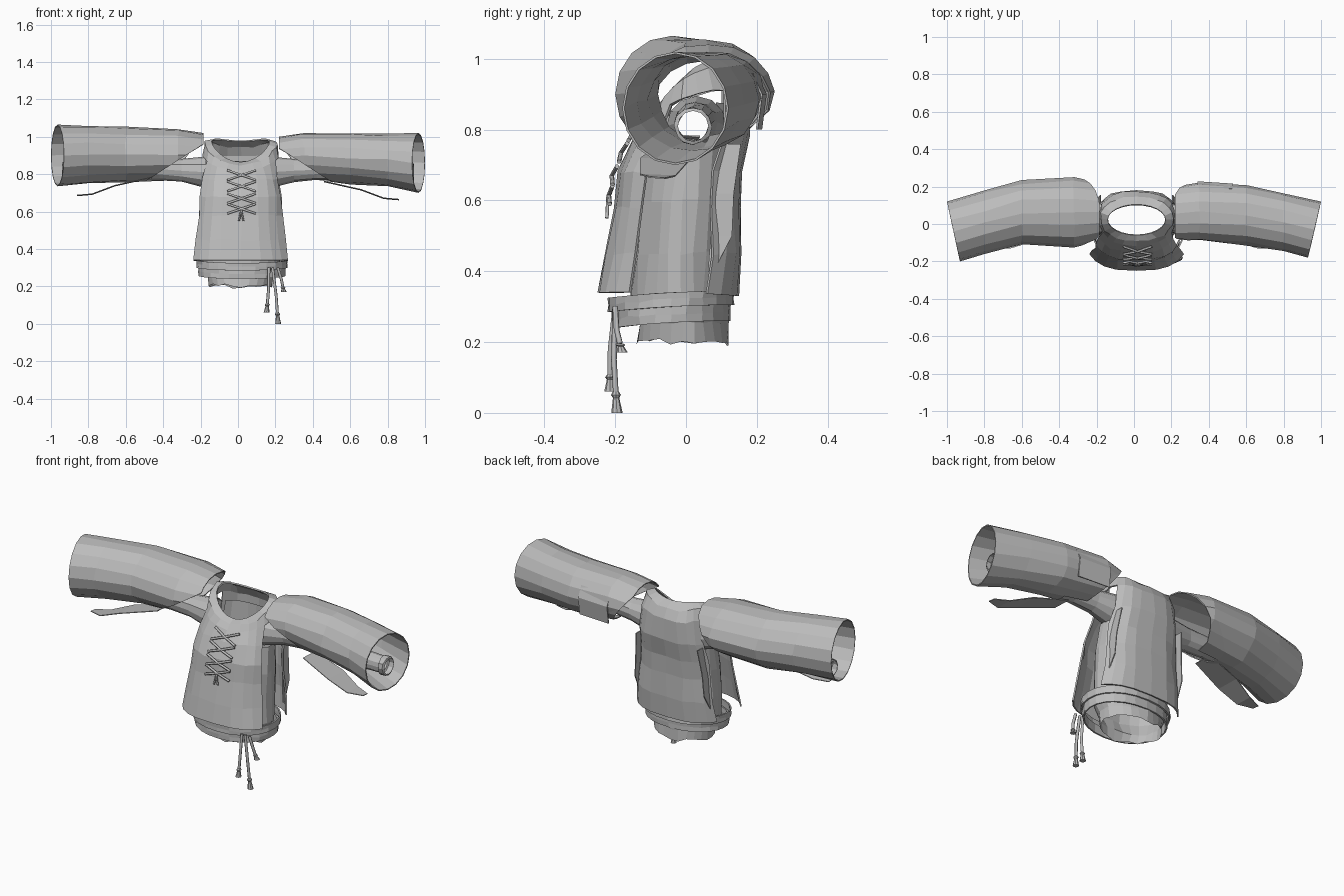
import bpy, bmesh, math, random
from mathutils import Vector

random.seed(4)
if "Cube" in bpy.data.objects:
    bpy.data.objects.remove(bpy.data.objects["Cube"])

cloth = bpy.data.materials.new("grey cloth")
cloth.use_nodes = True
GREY = (0.5, 0.5, 0.5, 1)
cloth.diffuse_color = GREY
cloth.node_tree.nodes["Principled BSDF"].inputs["Base Color"].default_value = GREY
SEGMENTS = 24


def loft(rings, closed=True, crumple=0.0):
    """Skin a list of point rings into a sheet."""
    bm = bmesh.new()
    rows = []
    for k, ring in enumerate(rings):
        amount = crumple if 0 < k < len(rings) - 1 else 0
        rows.append([bm.verts.new(Vector(p) + Vector([random.uniform(-amount, amount) for _ in range(3)]))
                     for p in ring])
    n = len(rings[0])
    for a, b in zip(rows, rows[1:]):
        for i in range(n if closed else n - 1):
            j = (i + 1) % n
            bm.faces.new((a[i], a[j], b[j], b[i]))
    return bm


def finish(bm, name, thickness=0.0):
    bmesh.ops.recalc_face_normals(bm, faces=bm.faces[:])
    me = bpy.data.meshes.new(name)
    bm.to_mesh(me)
    bm.free()
    me.materials.append(cloth)
    ob = bpy.data.objects.new(name, me)
    bpy.context.collection.objects.link(ob)
    if thickness:
        mod = ob.modifiers.new("cloth thickness", 'SOLIDIFY')
        mod.thickness = thickness
        mod.offset = -1


def cord(name, points, radius):
    cu = bpy.data.curves.new(name, 'CURVE')
    cu.dimensions = '3D'
    cu.bevel_depth = radius
    cu.bevel_resolution = 1
    cu.use_fill_caps = True
    sp = cu.splines.new('POLY')
    sp.points.add(len(points) - 1)
    for p, co in zip(sp.points, points):
        p.co = (*co, 1)
    cu.materials.append(cloth)
    bpy.context.collection.objects.link(bpy.data.objects.new(name, cu))


def body_ring(rx, yf, yb, zf, zs, zb, square=1.0, cx=0.014):
    """Horizontal ring with separate front, side and back heights; square below 1 gives fuller sides."""
    pts = []
    for i in range(SEGMENTS):
        t = 2 * math.pi * i / SEGMENTS
        c, s = math.cos(t), math.sin(t)
        z = zs + (zb - zf) / 2 * s + ((zb + zf) / 2 - zs) * s * s
        x = cx + rx * math.copysign(abs(c) ** square, c)
        pts.append((x, (yf + yb) / 2 + (yb - yf) / 2 * math.copysign(abs(s) ** (0.5 + square / 2), s), z))
    return pts


def open_sides(bm, first, last):
    """Remove the side faces of a torso sheet between two rows."""
    bm.faces.ensure_lookup_table()
    sides = [f for k, f in enumerate(bm.faces) if first <= k // SEGMENTS < last
             and abs(math.cos(2 * math.pi * (k % SEGMENTS + 0.5) / SEGMENTS)) > 0.85]
    bmesh.ops.delete(bm, geom=sides, context='FACES')


# Outer vest: front and back panels joined by shoulder straps
vest = loft([body_ring(*r) for r in (
    (0.28, -0.25, 0.15, 0.34, 0.34, 0.33, 0.7),
    (0.262, -0.23, 0.16, 0.45, 0.45, 0.45, 0.7),
    (0.248, -0.205, 0.15, 0.58, 0.58, 0.58, 0.7),
    (0.24, -0.19, 0.16, 0.68, 0.68, 0.68, 0.7),
    (0.222, -0.15, 0.18, 0.77, 0.78, 0.78, 0.7),
    (0.205, -0.115, 0.175, 0.82, 0.90, 0.90, 0.75),
    (0.193, -0.09, 0.145, 0.85, 0.965, 0.95, 0.8),
    (0.155, -0.06, 0.105, 0.865, 0.975, 0.98))], crumple=0.005)
open_sides(vest, 0, 5)
finish(vest, "vest", 0.008)

# Inner shirt with ragged hem
hem = [(x, y, z + random.uniform(-0.012, 0.012)) for x, y, z in body_ring(0.17, -0.14, 0.12, 0.2, 0.205, 0.2)]
shirt = loft([hem] + [body_ring(*r) for r in (
    (0.178, -0.13, 0.115, 0.255, 0.255, 0.255),
    (0.21, -0.16, 0.125, 0.32, 0.32, 0.32),
    (0.208, -0.15, 0.125, 0.45, 0.45, 0.45),
    (0.205, -0.14, 0.13, 0.6, 0.6, 0.6),
    (0.195, -0.12, 0.14, 0.74, 0.74, 0.74),
    (0.175, -0.08, 0.14, 0.82, 0.87, 0.87))], crumple=0.006)
open_sides(shirt, 5, 6)
finish(shirt, "inner_shirt")

# Waist sash in two overlapping wraps
for name, grow, low, high in (("upper_sash", 0.012, 0.295, 0.335), ("lower_sash", 0.0, 0.25, 0.3)):
    band = loft([body_ring(0.232 + grow, -0.21 - grow, 0.125 + grow, z - 0.01, z + 0.005, z + 0.01, 0.9, 0.022)
                 for z in (low, (low + high) / 2, high)], crumple=0.004)
    finish(band, name, 0.008)


# Wide sleeves: station x, centre y, centre z, half depth, half height
def sleeve_ring(s, x, yc, zc, ry, rz, slant=0.0, n=16):
    ts = [2 * math.pi * i / n for i in range(n)]
    return [(s * (x + slant * math.cos(t)), yc + ry * math.cos(t), zc + rz * math.sin(t)) for t in ts]


def tear(bm, corner, normal, front):
    """Cut a slanted tear through the front or the back of a sleeve."""
    bmesh.ops.bisect_plane(bm, geom=bm.verts[:] + bm.edges[:] + bm.faces[:],
                           plane_co=corner, plane_no=normal)
    torn = []
    for f in bm.faces:
        c = f.calc_center_median()
        if (c.y < 0.04) == front and (c - corner).dot(normal) < 0:
            torn.append(f)
    bmesh.ops.delete(bm, geom=torn, context='FACES')


SLEEVES = {
    "left": (1, ((0.22, 0.055, 0.89, 0.145, 0.11), (0.35, 0.065, 0.9, 0.155, 0.125),
                 (0.6, 0.05, 0.885, 0.16, 0.135), (0.8, 0.01, 0.875, 0.155, 0.145),
                 (0.965, -0.03, 0.86, 0.15, 0.16, 0.035))),
    "right": (-1, ((0.185, 0.065, 0.9, 0.155, 0.12), (0.32, 0.065, 0.905, 0.185, 0.135),
                   (0.6, 0.06, 0.905, 0.17, 0.15), (0.8, 0.01, 0.905, 0.165, 0.155),
                   (0.965, -0.04, 0.9, 0.16, 0.165, 0.035)))}
for side, (s, stations) in SLEEVES.items():
    sleeve = loft([sleeve_ring(s, *st) for st in stations], crumple=0.006)
    tear(sleeve, Vector((s * 0.28, 0, 0.9)), Vector((s * 0.54, 0, 0.84)), True)
    tear(sleeve, Vector((s * 0.27, 0, 0.9)), Vector((s * 0.8, 0, 0.6)), False)
    finish(sleeve, side + "_sleeve", 0.006)

    # Torn flap hanging below the sleeve
    lift = 0 if s > 0 else 0.022
    flap = loft([[(s * x, a, z + lift), (s * x, b, z + lift - 0.004)] for x, a, b, z in (
        (0.46, -0.07, 0.04, 0.765), (0.66, -0.13, 0.01, 0.72),
        (0.78, -0.13, -0.03, 0.675), (0.86, -0.1, -0.06, 0.668))], closed=False)
    finish(flap, side + "_sleeve_flap", 0.004)

    # Tight inner sleeve with a rolled cuff
    inner = loft([sleeve_ring(s, x, y, z, r, r, 0, 12) for x, y, z, r in (
        (0.17, 0.03, 0.81, 0.085), (0.3, 0.03, 0.82, 0.06), (0.42, 0.025, 0.825, 0.055),
        (0.7, 0.02, 0.815, 0.05), (0.9, 0.02, 0.81, 0.044), (0.905, 0.02, 0.81, 0.052),
        (0.935, 0.02, 0.81, 0.052), (0.94, 0.02, 0.81, 0.043))], crumple=0.003)
    finish(inner, side + "_inner_sleeve")

    # Torn strip at the side slit
    strip = loft([[(0.014 + s * x, y - w, z), (0.014 + s * x, y + w, z)] for x, y, w, z in (
        (0.195, 0.125, 0.03, 0.76), (0.212, 0.11, 0.025, 0.62),
        (0.22, 0.1, 0.03, 0.5), (0.228, 0.07, 0.008, 0.4))], closed=False)
    finish(strip, side + "_torn_strip", 0.005)

# Loose patch behind the left sleeve
patch = loft([[(0.34, y, z), (0.53, y - 0.012, z)] for y, z in ((0.2, 0.96), (0.228, 0.9), (0.215, 0.8))],
             closed=False)
finish(patch, "left_sleeve_patch", 0.006)


# Crossed chest lacing lying on the sloping front
def chest_y(z):
    slope = ((0.5, -0.222), (0.58, -0.205), (0.68, -0.19), (0.77, -0.15), (0.87, -0.07))
    for (z0, y0), (z1, y1) in zip(slope, slope[1:]):
        if z <= z1:
            return y0 + (y1 - y0) * (z - z0) / (z1 - z0) - 0.012


for k, z in enumerate((0.795, 0.735, 0.67, 0.615)):
    for s in (-1, 1):
        path = [(0.019 + s * d * 0.076, chest_y(z + d * 0.026) - 0.006 * (1 - abs(d)), z + d * 0.026)
                for d in (-1, 0, 1)]
        cord(f"lace_{k}_{'left' if s > 0 else 'right'}", path, 0.0065)
for s in (-1, 1):
    cord("lace_end", [(0.017, chest_y(0.61) - 0.008, 0.61), (0.017 + s * 0.012, chest_y(0.55), 0.55)], 0.005)

# Tassels hanging from the sash
for k, (x0, x, y, z) in enumerate(((0.165, 0.153, -0.215, 0.06), (0.185, 0.215, -0.195, 0.0),
                                   (0.212, 0.245, -0.18, 0.17))):
    top = Vector((x0, -0.2, 0.3))
    end = Vector((x, y, z))
    mid = top.lerp(end, 0.5) + Vector((0.004, -0.006, 0))
    neck = mid.lerp(end, 0.6)
    cord(f"tassel_cord_{k}", [top, mid, neck], 0.008)
    tip = loft([sleeve_ring(1, 0, 0, 0, r, r, 0, 8) for r in (0.009, 0.014, 0.009, 0.016)])
    tip.verts.ensure_lookup_table()
    for i, v in enumerate(tip.verts):
        v.co = Vector((v.co.z, v.co.y, 0)) + neck.lerp(end, (0, 0.15, 0.3, 1)[i // 8])
    bmesh.ops.holes_fill(tip, edges=tip.edges[:])
    finish(tip, f"tassel_tip_{k}")
